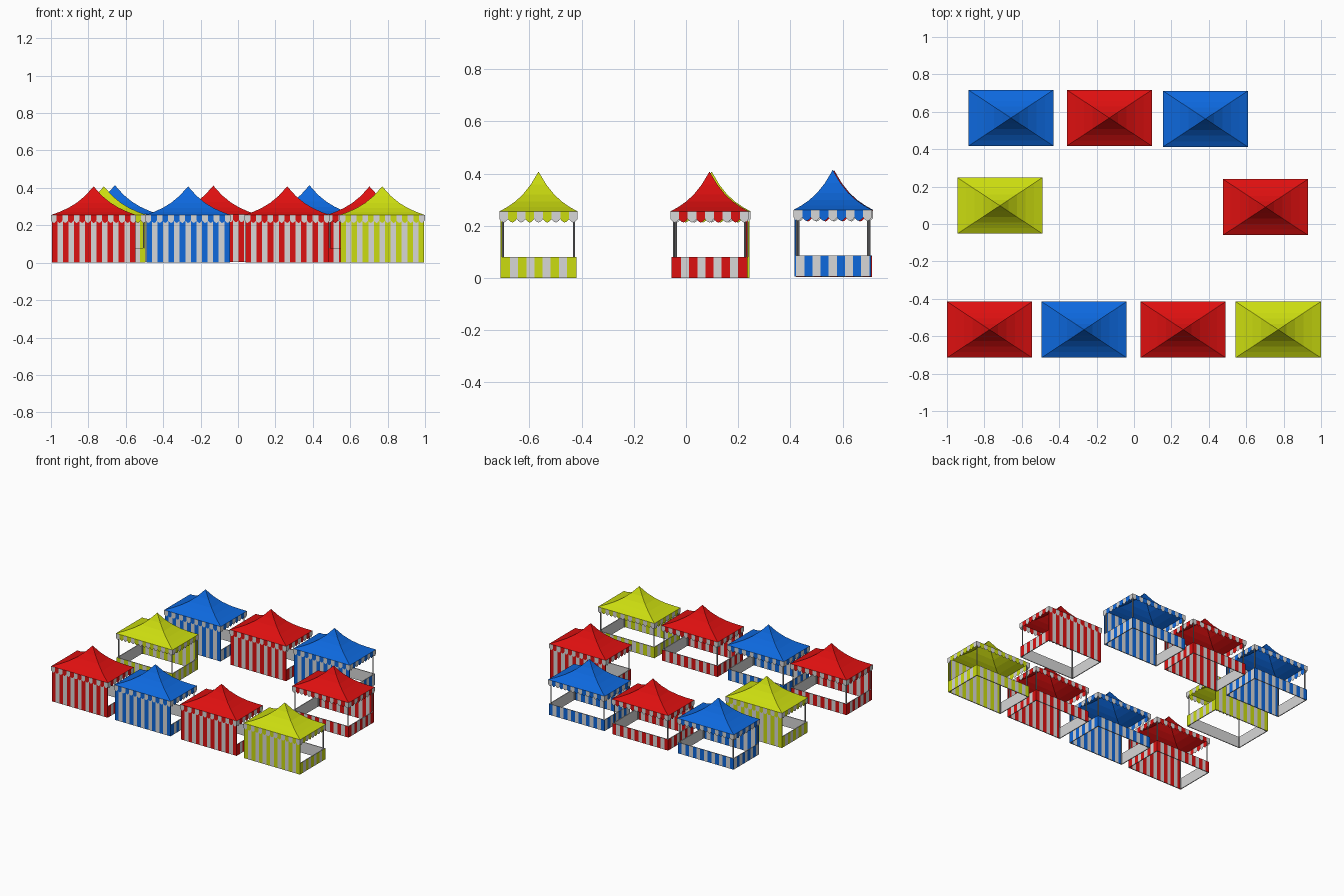
import bpy, bmesh, math
from mathutils import Matrix, Vector

if "Cube" in bpy.data.objects:
    bpy.data.objects.remove(bpy.data.objects["Cube"])


def material(name, rgb):
    m = bpy.data.materials.new(name)
    m.diffuse_color = (*rgb, 1)
    m.use_nodes = True
    m.node_tree.nodes["Principled BSDF"].inputs["Base Color"].default_value = m.diffuse_color
    return m


WHITE = material("white canvas", (0.68, 0.68, 0.68))
GREY = material("grey metal", (0.35, 0.35, 0.36))
CLOTH = {
    "red": material("red canvas", (0.73, 0.005, 0.005)),
    "blue": material("blue canvas", (0.004, 0.14, 0.73)),
    "yellow": material("yellow canvas", (0.60, 0.72, 0.005)),
}

W, D = 0.455, 0.30            # stall width and depth
EAVE, PEAK, COUNTER = 0.255, 0.408, 0.08
THICK = 0.006


def finish(bm, name, mats, matrix):
    mesh = bpy.data.meshes.new(name)
    bm.to_mesh(mesh)
    bm.free()
    for m in mats:
        mesh.materials.append(m)
    ob = bpy.data.objects.new(name, mesh)
    ob.matrix_world = matrix
    bpy.context.collection.objects.link(ob)
    return ob


def side_info(side):
    """Length, distance from centre and rotation: 0 = -y, 1 = +x, 2 = +y, 3 = -x"""
    rot = Matrix.Rotation(side * math.pi / 2, 3, 'Z')
    return (W, D / 2, rot) if side % 2 == 0 else (D, W / 2, rot)


def add_face(bm, pts, rot, mat):
    f = bm.faces.new([bm.verts.new(rot @ Vector(p)) for p in pts])
    f.material_index = mat


def striped_panel(bm, side, top, parity, inner_striped):
    """Thin upright cloth panel divided into alternating stripes"""
    length, dist, rot = side_info(side)
    n = 15 if side % 2 == 0 else 9
    length -= 0.008 if side % 2 == 0 else 0.008 + 2 * THICK
    o, i = -(dist - 0.004), -(dist - 0.004 - THICK)
    for k in range(n):
        a, b = -length / 2 + length * k / n, -length / 2 + length * (k + 1) / n
        c = (k + parity) % 2
        add_face(bm, [(a, o, 0), (b, o, 0), (b, o, top), (a, o, top)], rot, c)
        add_face(bm, [(b, i, 0), (a, i, 0), (a, i, top), (b, i, top)], rot,
                 c if inner_striped else 1)
        add_face(bm, [(a, o, top), (b, o, top), (b, i, top), (a, i, top)], rot, 1)
        add_face(bm, [(a, i, 0), (b, i, 0), (b, o, 0), (a, o, 0)], rot, 1)
    h = length / 2
    add_face(bm, [(-h, i, 0), (-h, o, 0), (-h, o, top), (-h, i, top)], rot, 0)
    add_face(bm, [(h, o, 0), (h, i, 0), (h, i, top), (h, o, top)], rot, 0)


def scalloped_valance(bm, side):
    """Hanging strip with rounded tabs in alternating colours"""
    length, dist, rot = side_info(side)
    n = 15 if side % 2 == 0 else 9
    w = length / n
    for k in range(n):
        a = -length / 2 + k * w
        pts = [(a + w, -dist, EAVE), (a, -dist, EAVE)]
        for s in range(7):
            t = s / 6
            pts.append((a + w * t, -dist, 0.226 - 0.013 * math.sin(math.pi * t)))
        add_face(bm, pts[::-1][:-2][::-1] and [pts[1]] + pts[2:] + [pts[0]], rot, (k + 1) % 2)


def roof(bm):
    """Concave four-sided canopy from shrinking rectangles"""
    profile = [(1, 0), (0.8, 0.11), (0.6, 0.245), (0.4, 0.425), (0.2, 0.67)]
    rings = []
    for r, t in profile:
        z = EAVE + (PEAK - EAVE) * t
        rings.append([bm.verts.new((sx * W / 2 * r, sy * D / 2 * r, z))
                      for sx, sy in ((-1, -1), (1, -1), (1, 1), (-1, 1))])
    apex = bm.verts.new((0, 0, PEAK))
    for k in range(4):
        j = (k + 1) % 4
        for lo, hi in zip(rings, rings[1:]):
            bm.faces.new((lo[k], lo[j], hi[j], hi[k]))
        bm.faces.new((rings[-1][k], rings[-1][j], apex))


def stall(label, colour, x, y, turned=False, z=0.0, side_parity=0):
    mats = [CLOTH[colour], WHITE]
    mx = Matrix.Translation((x, y, z)) @ Matrix.Rotation(math.pi if turned else 0, 4, 'Z')

    # canopy roof
    bm = bmesh.new()
    roof(bm)
    finish(bm, label + "_roof", mats, mx)

    # valance on all four sides
    bm = bmesh.new()
    for s in range(4):
        scalloped_valance(bm, s)
    finish(bm, label + "_valance", mats, mx)

    # full-height closed wall
    bm = bmesh.new()
    striped_panel(bm, 0, EAVE - 0.003, 0, True)
    finish(bm, label + "_wall", mats, mx)

    # low counters on the three open sides
    bm = bmesh.new()
    for s in (1, 2, 3):
        striped_panel(bm, s, COUNTER, side_parity if s != 2 else 0, False)
    finish(bm, label + "_counter", mats, mx)

    # corner posts
    bm = bmesh.new()
    for sx in (-1, 1):
        for sy in (-1, 1):
            bmesh.ops.create_cone(
                bm, cap_ends=True, segments=8, radius1=0.004, radius2=0.004, depth=EAVE - 0.004,
                matrix=Matrix.Translation((sx * (W / 2 - 0.014), sy * (D / 2 - 0.014), EAVE / 2)))
    finish(bm, label + "_posts", [GREY], mx)


# front row, open towards the back
for i, (c, x) in enumerate((("red", -0.772), ("blue", -0.267), ("red", 0.263), ("yellow", 0.771))):
    stall(f"front_stall_{i + 1}", c, x, -0.565)
# middle pair, turned to face the front
stall("left_stall", "yellow", -0.717, 0.098, turned=True)
stall("right_stall", "red", 0.703, 0.09, turned=True)
# back row, open towards the back
stall("back_stall_1", "blue", -0.658, 0.567, z=0.006, side_parity=1)
stall("back_stall_2", "red", -0.132, 0.567, z=0.004)
stall("back_stall_3", "blue", 0.382, 0.562, z=0.006, side_parity=1)
